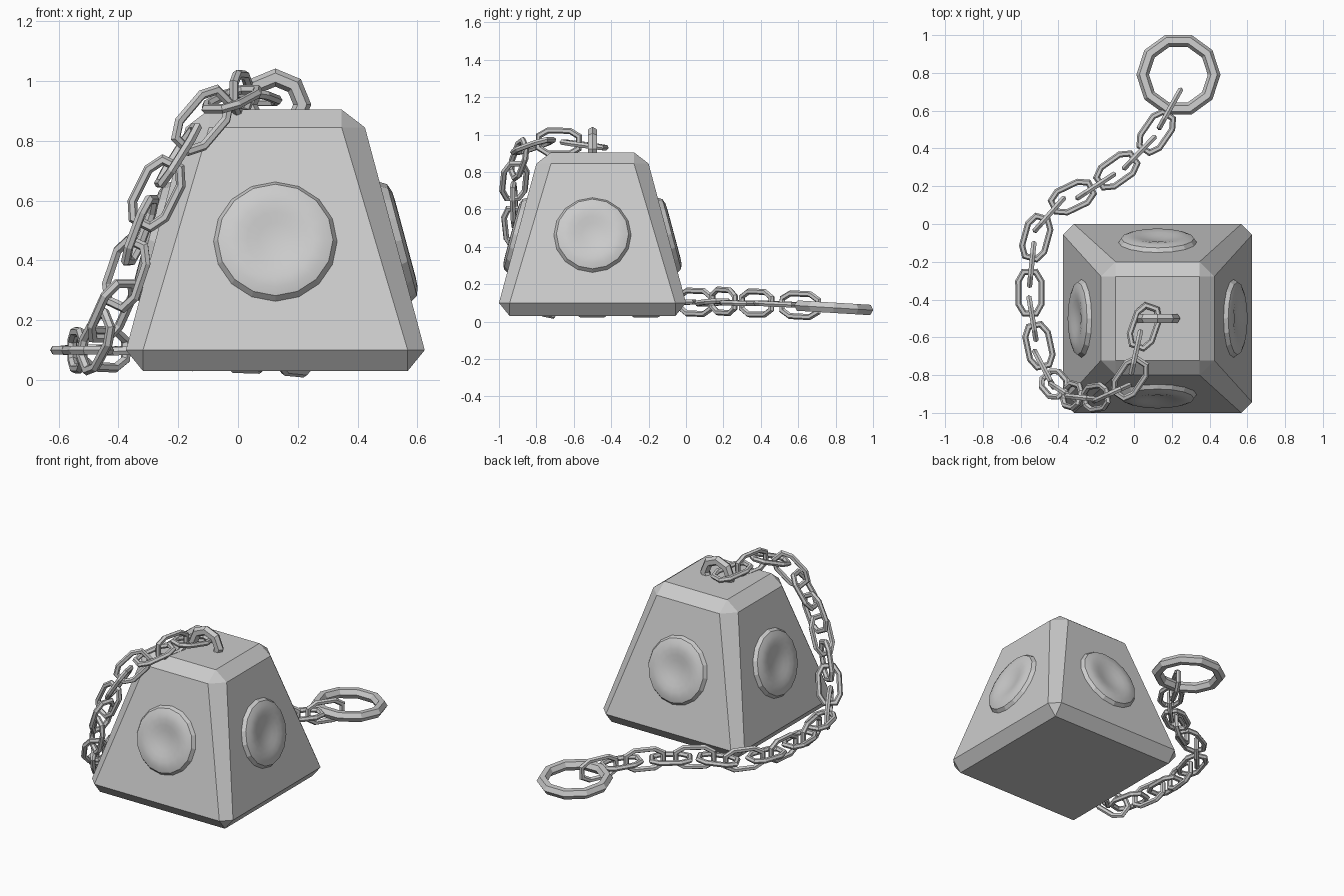
import bpy, bmesh, math
from mathutils import Vector, Matrix

cube = bpy.data.objects.get("Cube")
if cube:
    bpy.data.objects.remove(cube, do_unlink=True)

iron = bpy.data.materials.new("iron_grey")
iron.use_nodes = True
COLOUR = (0.6, 0.6, 0.6, 1)
iron.diffuse_color = COLOUR
iron.node_tree.nodes["Principled BSDF"].inputs["Base Color"].default_value = COLOUR


def to_mesh(name, bm):
    bmesh.ops.recalc_face_normals(bm, faces=bm.faces)
    mesh = bpy.data.meshes.new(name)
    bm.to_mesh(mesh)
    bm.free()
    mesh.materials.append(iron)
    return mesh


def place(name, mesh, matrix):
    obj = bpy.data.objects.new(name, mesh)
    bpy.context.collection.objects.link(obj)
    obj.matrix_world = matrix
    return obj


def closed_tube(name, path, radius, sides=6):
    """Mitred tube along a closed loop lying in the XY plane."""
    bm = bmesh.new()
    rings = []
    count = len(path)
    for i, p in enumerate(path):
        p = Vector(p)
        before = (p - Vector(path[i - 1])).normalized()
        after = (Vector(path[(i + 1) % count]) - p).normalized()
        along = (before + after).normalized()
        out = Vector((along.y, -along.x)) / along.dot(after)
        ring = []
        for k in range(sides):
            a = math.tau * k / sides
            q = p + out * radius * math.cos(a)
            ring.append(bm.verts.new((q.x, q.y, radius * math.sin(a))))
        rings.append(ring)
    for i in range(count):
        r, s = rings[i], rings[(i + 1) % count]
        for k in range(sides):
            n = (k + 1) % sides
            bm.faces.new((r[k], s[k], s[n], r[n]))
    return to_mesh(name, bm)


def polygon(count, radius):
    return [(radius * math.cos(math.tau * i / count),
             radius * math.sin(math.tau * i / count)) for i in range(count)]


# Weight block: tapered, with every edge chamfered
CENTRE = Vector((0.125, -0.5, 0))
BASE, TOP, BASE_Z, TOP_Z = 0.5, 0.3, 0.1, 0.845
bm = bmesh.new()
for half, inner, z, cap_z in ((BASE, 0.443, BASE_Z, 0.03), (TOP, 0.222, TOP_Z, 0.905)):
    for sx in (-1, 1):
        for sy in (-1, 1):
            bm.verts.new((sx * half, sy * inner, z))
            bm.verts.new((sx * inner, sy * half, z))
            bm.verts.new((sx * inner, sy * inner, cap_z))
bmesh.ops.convex_hull(bm, input=bm.verts)
bmesh.ops.dissolve_limit(bm, angle_limit=0.02, verts=bm.verts, edges=bm.edges)
place("weight_block", to_mesh("weight_block", bm), Matrix.Translation(CENTRE))

# Dished round boss, one on each sloping side
SEGMENTS = 16
profile = [(0.21, -0.005), (0.193, 0.022), (0.165, 0.032), (0.13, 0.034),
           (0.095, 0.029), (0.06, 0.022), (0.03, 0.018)]
bm = bmesh.new()
rings = [[bm.verts.new((x, y, h)) for x, y in polygon(SEGMENTS, r)] for r, h in profile]
for level, (r, s) in enumerate(zip(rings, rings[1:])):
    for k in range(SEGMENTS):
        n = (k + 1) % SEGMENTS
        bm.faces.new((r[k], r[n], s[n], s[k])).smooth = level > 0
middle = bm.verts.new((0, 0, 0.017))
for k in range(SEGMENTS):
    bm.faces.new((rings[-1][k], rings[-1][(k + 1) % SEGMENTS], middle)).smooth = True
boss = to_mesh("round_boss", bm)
BOSS_Z = 0.463
slope = (BASE - TOP) / (TOP_Z - BASE_Z)
reach = BASE - slope * (BOSS_Z - BASE_Z)
for i, side in enumerate(("left", "back", "right", "front")):
    matrix = (Matrix.Translation(CENTRE) @ Matrix.Rotation(i * math.pi / 2, 4, "Z")
              @ Matrix.Translation((reach, 0, BOSS_Z))
              @ Matrix.Rotation(math.pi / 2 - math.atan(slope), 4, "Y"))
    place(side + "_boss", boss, matrix)

# Shackle on top of the block, half sunk into it
place("shackle", closed_tube("shackle", polygon(8, 0.09), 0.028),
      Matrix.Translation((0.125, -0.5, 0.922)) @ Matrix.Rotation(math.pi / 2, 4, "X"))

# Large end ring lying on the ground
place("end_ring", closed_tube("end_ring", polygon(10, 0.189), 0.032),
      Matrix.Translation((0.235, 0.79, 0.074)) @ Matrix.Rotation(-0.06, 4, "X"))

# Chain path: off the top, down the front right corner, then along the ground
waypoints = [Vector(p) for p in (
    (.055, -.545, .945), (.01, -.68, .96), (-.01, -.80, .945), (-.10, -.885, .89),
    (-.22, -.92, .72), (-.32, -.91, .52), (-.40, -.87, .28), (-.48, -.76, .12),
    (-.50, -.66, .10), (-.55, -.41, .10), (-.53, -.13, .10), (-.48, .01, .105),
    (-.37, .12, .10), (-.235, .18, .11), (-.11, .27, .10), (0, .35, .10),
    (.11, .475, .095), (.19, .61, .088))]
ends = [2 * waypoints[0] - waypoints[1]] + waypoints + [2 * waypoints[-1] - waypoints[-2]]
STEPS = 12
path = []
for a, b, c, d in zip(ends, ends[1:], ends[2:], ends[3:]):
    for j in range(STEPS):
        t = j / STEPS
        path.append(b + t / 2 * ((c - a) + t * ((2 * a - 5 * b + 4 * c - d)
                                                + t * (3 * b - a - 3 * c + d))))
path.append(waypoints[-1])
travel = [0]
for p, q in zip(path, path[1:]):
    travel.append(travel[-1] + (q - p).length)

# Chain links: evenly spaced, every second one turned upright
outline = [(0.11, -0.032), (0.11, 0.032), (0.06, 0.061), (-0.06, 0.061),
           (-0.11, 0.032), (-0.11, -0.032), (-0.06, -0.061), (0.06, -0.061)]
link = closed_tube("chain_link", outline, 0.016)
LINKS = 22
for i in range(LINKS):
    goal = travel[-1] * i / (LINKS - 1)
    k = min(range(len(path)), key=lambda n: abs(travel[n] - goal))
    along = (path[min(k + 6, len(path) - 1)] - path[max(k - 6, 0)]).normalized()
    side = Vector((0, 0, 1)).cross(along).normalized()
    up = along.cross(side)
    turn = Matrix((along, side, up)).transposed().to_4x4()
    roll = Matrix.Rotation(math.pi / 2 * (i % 2), 4, "X")
    place("chain_link_%02d" % (i + 1), link, Matrix.Translation(path[k]) @ turn @ roll)
